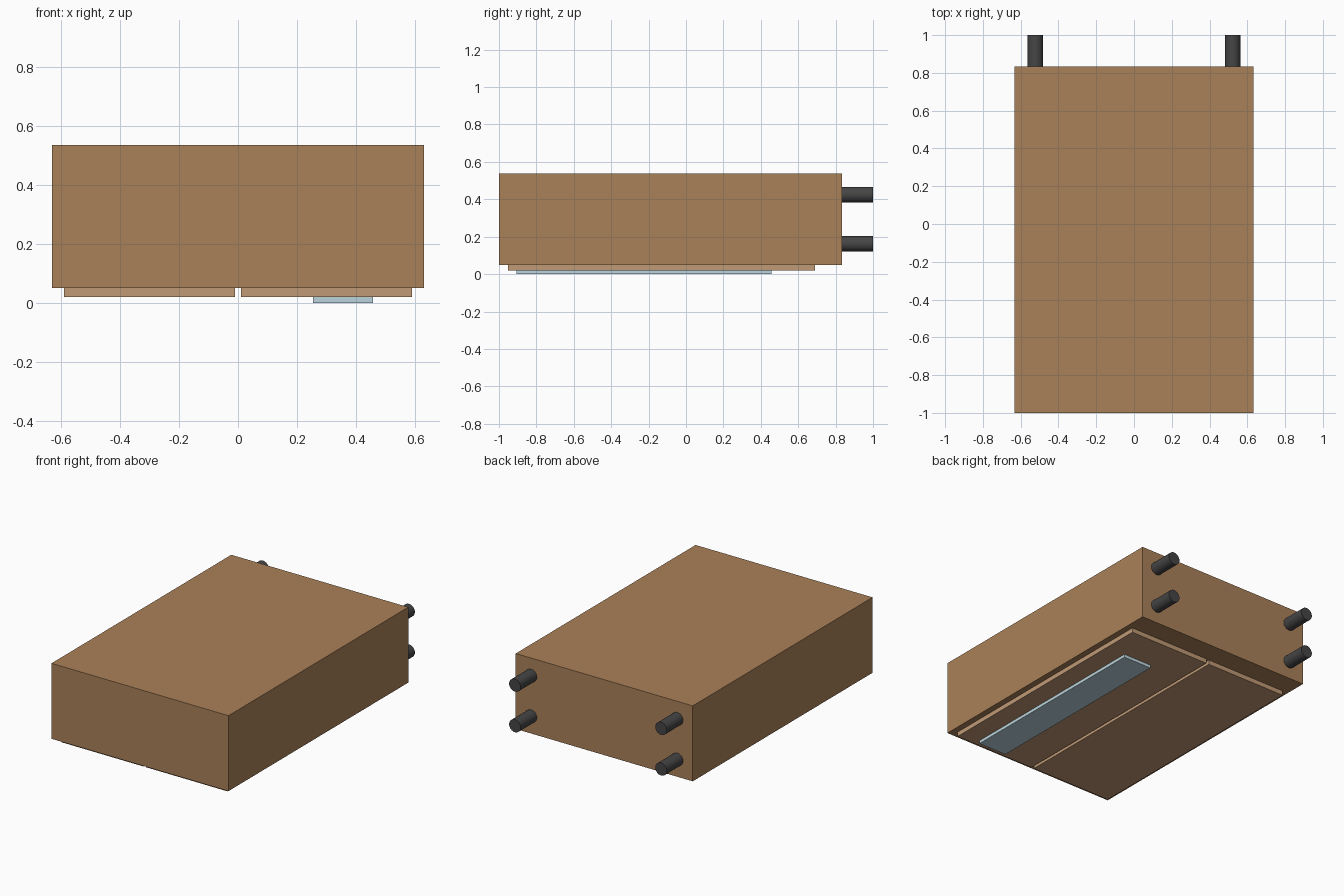
import bpy
import math

if "Cube" in bpy.data.objects:
    bpy.data.objects.remove(bpy.data.objects["Cube"])


def material(name, color):
    m = bpy.data.materials.new(name)
    m.diffuse_color = (*color, 1)
    m.use_nodes = True
    m.node_tree.nodes["Principled BSDF"].inputs["Base Color"].default_value = m.diffuse_color
    return m


wood = material("wood", (0.40, 0.22, 0.10))
light_wood = material("light_wood", (0.53, 0.32, 0.18))
glass = material("mirror_glass", (0.50, 0.66, 0.72))
dark = material("dark_metal", (0.06, 0.06, 0.06))


def box(name, x, y, z, mat):
    """Box from (min, max) ranges on each axis."""
    bpy.ops.mesh.primitive_cube_add(size=1, location=[sum(r) / 2 for r in (x, y, z)])
    ob = bpy.context.object
    ob.name = name
    ob.scale = [r[1] - r[0] for r in (x, y, z)]
    bpy.ops.object.transform_apply(location=False, rotation=False, scale=True)
    ob.data.materials.append(mat)


# Wardrobe body lying on its front
box("cabinet_body", (-0.632, 0.632), (-1, 0.834), (0.05, 0.537), wood)

# Pair of doors facing down
box("left_door", (-0.592, -0.01), (-0.953, 0.691), (0.02, 0.05), light_wood)
box("right_door", (0.01, 0.592), (-0.953, 0.691), (0.02, 0.05), light_wood)

# Mirror panel on one door
box("door_mirror", (0.254, 0.458), (-0.907, 0.456), (0, 0.02), glass)

# Four round feet on the back end
for sx, side in ((-1, "left"), (1, "right")):
    for sz, level in ((-1, "lower"), (1, "upper")):
        bpy.ops.mesh.primitive_cylinder_add(
            vertices=32, radius=0.041, depth=0.166,
            location=(sx * 0.522, 0.917, 0.2935 + sz * 0.131),
            rotation=(math.pi / 2, 0, 0))
        foot = bpy.context.object
        foot.name = f"{level}_{side}_foot"
        foot.data.materials.append(dark)
        bpy.ops.object.shade_smooth_by_angle(angle=math.radians(40))
